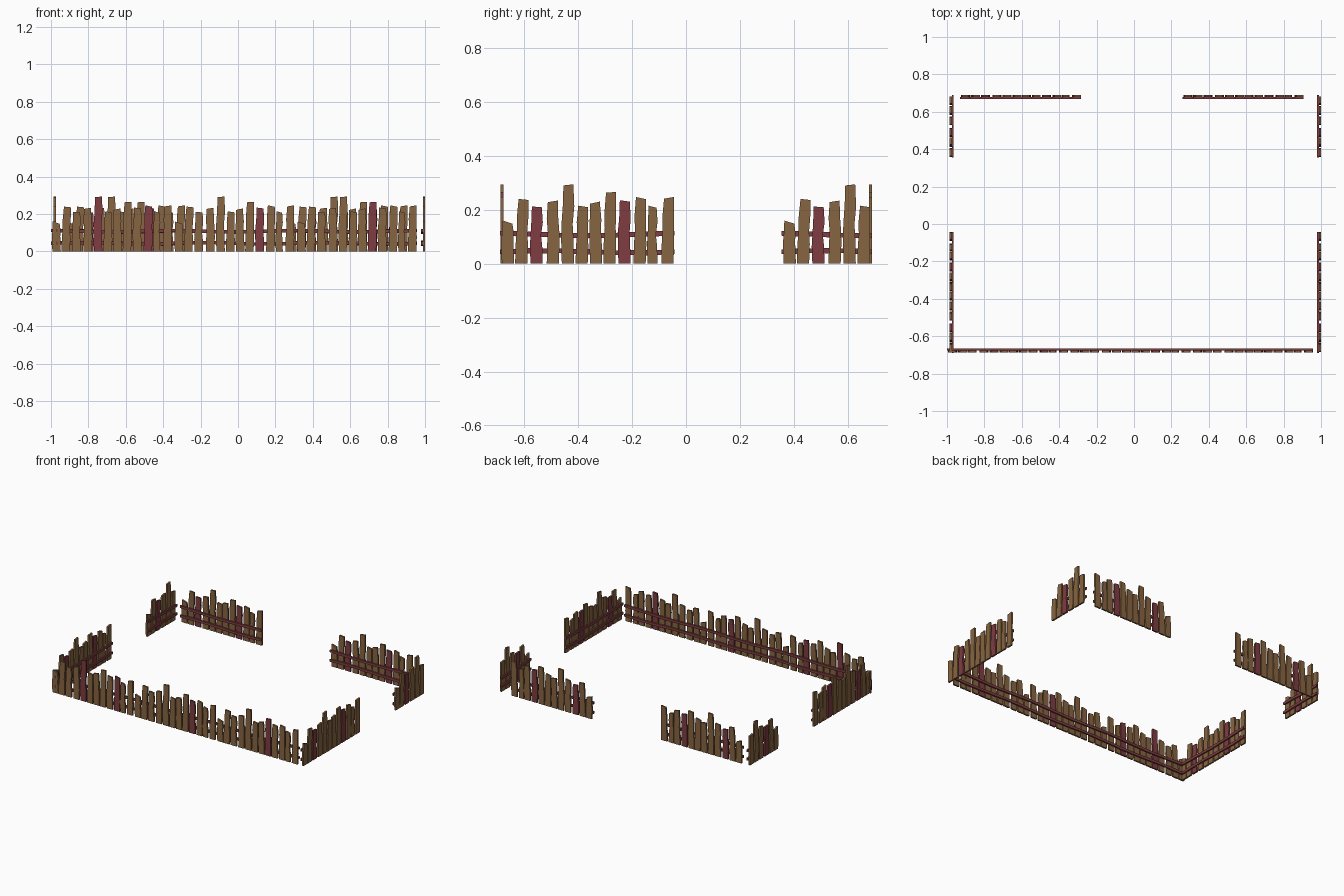
import bpy, bmesh, math
from mathutils import Vector

if "Cube" in bpy.data.objects:
    bpy.data.objects.remove(bpy.data.objects["Cube"])


def material(name, rgb):
    m = bpy.data.materials.new(name)
    m.diffuse_color = (*rgb, 1)
    m.use_nodes = True
    m.node_tree.nodes["Principled BSDF"].inputs["Base Color"].default_value = m.diffuse_color
    return m


BROWN = material("brown wood", (0.245, 0.13, 0.053))
RED = material("dark red wood", (0.21, 0.046, 0.052))

# one 12-plank module: centre, height, lean of the top, top slant, waist width factor
MODULE = [
    (.030, .160, -.002, -.012, 1.00), (.079, .240, .009, -.004, 0.86),
    (.136, .212, .001, -.003, 0.86), (.196, .234, .000, .006, 0.95),
    (.252, .294, .002, .004, 0.92), (.303, .215, .006, -.006, 0.90),
    (.357, .230, -.005, .008, 0.95), (.406, .266, .006, .003, 0.90),
    (.462, .235, .001, -.005, 0.97), (.518, .247, .005, -.008, 0.90),
    (.566, .215, .000, -.008, 0.82), (.621, .247, .006, .006, 0.92)]
PERIOD = .655
PLANK_T, RAIL_T = .012, .010


def sweep(bm, rings, mat):
    """Skin a list of four-point rings and cap both ends."""
    loops = [[bm.verts.new(p) for p in r] for r in rings]
    faces = [bm.faces.new(loops[0]), bm.faces.new(loops[-1])]
    for a, b in zip(loops, loops[1:]):
        for i in range(4):
            j = (i + 1) % 4
            faces.append(bm.faces.new((a[i], a[j], b[j], b[i])))
    for f in faces:
        f.material_index = mat


def finish(bm, name):
    bmesh.ops.recalc_face_normals(bm, faces=bm.faces)
    me = bpy.data.meshes.new(name)
    bm.to_mesh(me)
    bm.free()
    me.materials.append(BROWN)
    me.materials.append(RED)
    bpy.context.collection.objects.link(bpy.data.objects.new(name, me))


def fence(name, start, along, outward, count, reds):
    start, along, outward = Vector(start), Vector(along), Vector(outward)

    def P(s, n, z):
        return start + along * s + outward * n + Vector((0, 0, z))

    # crooked planks on the outside
    bm = bmesh.new()
    for k in range(count):
        c, h, lean, slant, waist = MODULE[k % 12]
        c += PERIOD * (k // 12)
        side = 1 if k % 2 else -1
        w = .037 if k % 12 == 10 else .045
        rows = [(0, 0, 1.0), (.3, .002 * side, 1.02), (.5, .003 * side, waist),
                (.72, lean * .7 - .001 * side, .95), (1, lean, .82)]
        rings = []
        for t, off, f in rows:
            dz = slant / 2 if t == 1 else 0
            z = h * t - (abs(dz) if t == 1 else 0)
            a, b = c + off - w * f / 2, c + off + w * f / 2
            rings.append([P(a, 0, z - dz), P(b, 0, z + dz),
                          P(b, -PLANK_T, z + dz), P(a, -PLANK_T, z - dz)])
        sweep(bm, rings, 1 if k in reds else 0)
    finish(bm, name + "_planks")

    # two slightly wavy rails on the inside
    bm = bmesh.new()
    length = PERIOD * count / 12 - (.008 if count >= 12 else -.008)
    steps = max(6, count // 2)
    for z0, phase in ((.044, 0.0), (.108, 1.6)):
        rings = []
        for i in range(steps + 1):
            s = length * i / steps
            z = z0 + .004 * math.sin(s / PERIOD * 2 * math.pi + phase)
            hh = .010 if i % 2 else .0085
            rings.append([P(s, -PLANK_T, z - hh), P(s, -PLANK_T, z + hh),
                          P(s, -PLANK_T - RAIL_T, z + hh), P(s, -PLANK_T - RAIL_T, z - hh)])
        sweep(bm, rings, 1)
    finish(bm, name + "_rails")


X, Y = (1, 0, 0), (0, 1, 0)
# long front run, and two back runs with a gateway between
fence("front_fence", (-1.0, -.688, 0), X, (0, -1, 0), 36, {4, 9, 20, 31})
fence("back_left_fence", (-.93, .69, 0), X, Y, 12, {2, 8})
fence("back_right_fence", (.26, .69, 0), X, Y, 12, {2, 8})
# side runs with a gap, mirrored left and right
for label, x, out in (("left", -.986, (-1, 0, 0)), ("right", 1.0, X)):
    fence(label + "_front_fence", (x, -.69, 0), Y, out, 12, {2, 8})
    fence(label + "_back_fence", (x, .355, 0), Y, out, 6, {2})
